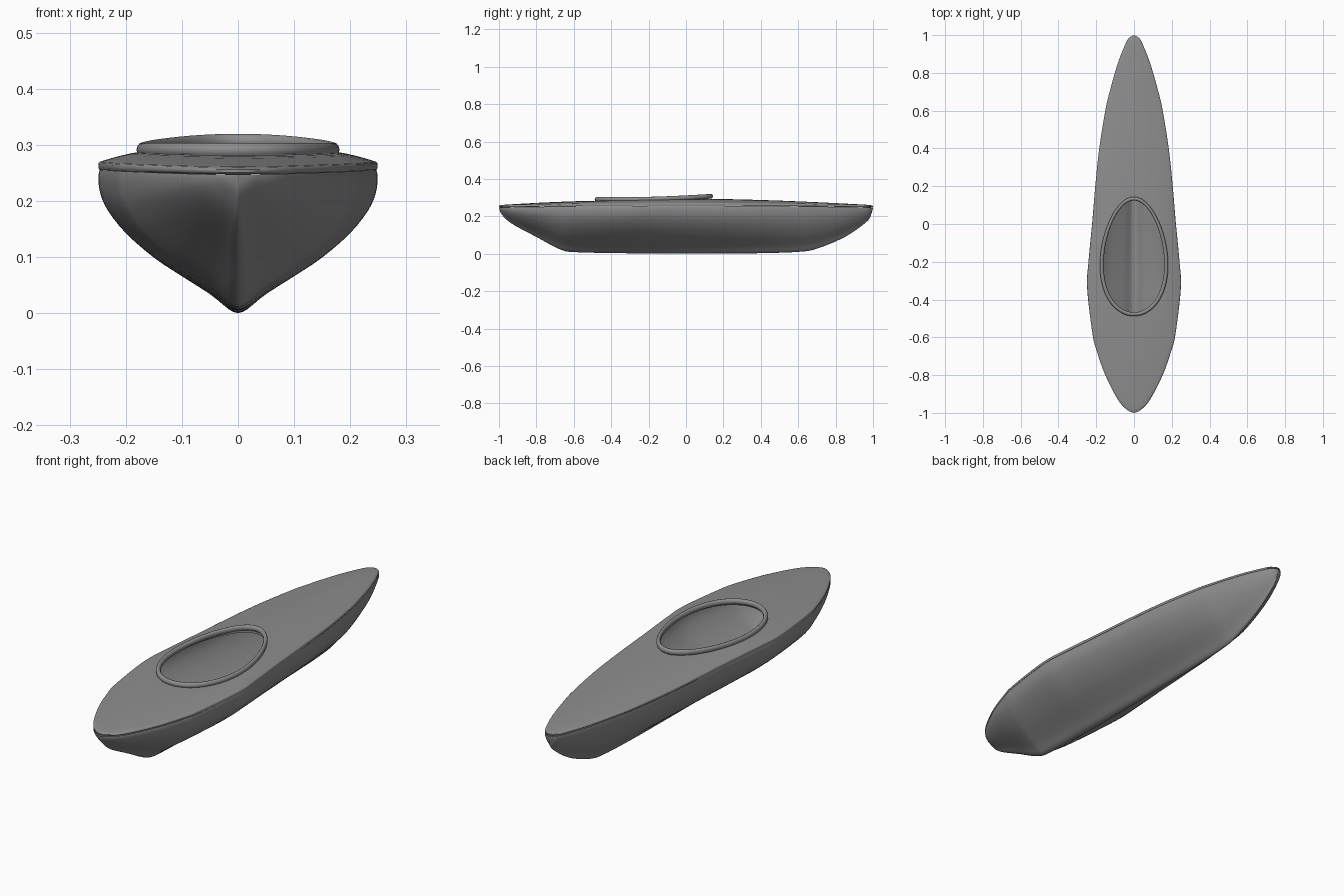
import bpy, bmesh, math

cube = bpy.data.objects.get("Cube")
if cube:
    bpy.data.objects.remove(cube, do_unlink=True)

grey = bpy.data.materials.new("mid grey")
grey.use_nodes = True
grey.diffuse_color = (0.27, 0.27, 0.27, 1)
grey.node_tree.nodes["Principled BSDF"].inputs["Base Color"].default_value = grey.diffuse_color


def spline(points, steps):
    """Smooth curve through control points of any dimension."""
    pts = [points[0]] + points + [points[-1]]
    out = []
    for i in range(1, len(pts) - 2):
        a, b, c, d = pts[i - 1:i + 3]
        for s in range(steps):
            t = s / steps
            out.append([0.5 * (2 * q + (r - p) * t + (2 * p - 5 * q + 4 * r - u) * t * t
                               + (3 * q - p - 3 * r + u) * t ** 3)
                        for p, q, r, u in zip(a, b, c, d)])
    return out + [list(points[-1])]


def loft(name, rings, close_ring, close_loft, angle):
    """Skin a list of equal-length point rings."""
    bm = bmesh.new()
    rows = [[bm.verts.new(p) for p in ring] for ring in rings]
    n, m = len(rows), len(rows[0])
    for i in range(n if close_loft else n - 1):
        for j in range(m if close_ring else m - 1):
            a, b = rows[i], rows[(i + 1) % n]
            k = (j + 1) % m
            bm.faces.new((a[j], a[k], b[k], b[j]))
    bmesh.ops.remove_doubles(bm, verts=bm.verts, dist=1e-5)
    bmesh.ops.recalc_face_normals(bm, faces=bm.faces)
    mesh = bpy.data.meshes.new(name)
    bm.to_mesh(mesh)
    bm.free()
    mesh.materials.append(grey)
    ob = bpy.data.objects.new(name, mesh)
    bpy.context.collection.objects.link(ob)
    bpy.ops.object.select_all(action='DESELECT')
    ob.select_set(True)
    bpy.context.view_layer.objects.active = ob
    bpy.ops.object.shade_smooth_by_angle(angle=math.radians(angle))
    return ob


def sheer(y):
    return 0.257 - 0.01 * y * y


# Stations along the boat: y, half width, keel height
stations = spline([
    (-1, 0, 0.247), (-0.985, 0.035, 0.21), (-0.93, 0.085, 0.16), (-0.8, 0.152, 0.09),
    (-0.67, 0.198, 0.022), (-0.58, 0.22, 0.008), (-0.34, 0.248, 0.003), (-0.2, 0.241, 0.001),
    (0, 0.222, 0), (0.2, 0.205, 0.001), (0.4, 0.184, 0.003), (0.6, 0.152, 0.01),
    (0.7, 0.129, 0.027), (0.85, 0.086, 0.09), (0.965, 0.04, 0.17), (0.99, 0.02, 0.21),
    (1, 0, 0.247)], 6)

# Hull: one soft V section scaled to every station
half = spline([(0, 0), (0.07, 0.025), (0.2, 0.125), (0.4, 0.25), (0.6, 0.38), (0.8, 0.55),
               (0.93, 0.71), (0.985, 0.83), (1, 0.94), (0.99, 1)], 3)
section = [(-u, v) for u, v in reversed(half[1:])] + half
loft("hull", [[(w * u, y, k + v * (sheer(y) - k)) for u, v in section]
              for y, w, k in stations], False, False, 60)


# Egg-shaped cockpit opening
def egg(phi, grow=0.0):
    return ((0.169 + grow) * math.sin(phi) * (1 - 0.15 * math.cos(phi)),
            -0.172 + (0.306 + grow) * math.cos(phi))


# Deck: thin crowned shell between the sheer line and the opening
outline = [(w, y) for y, w, k in stations]
outline += [(-w, y) for w, y in reversed(outline[1:-1])]


def deck_ring(t, dz):
    ring = []
    for x, y in outline:
        hx, hy = egg(math.atan2(x / 0.18, (y + 0.172) / 0.32))
        edge = sheer(y) + 0.013
        crown = 0.283 + 0.01 * (hy + 0.48) / 0.61
        z = edge + (crown - edge) * (1 - t ** 1.5)
        ring.append((hx + (x - hx) * t, hy + (y - hy) * t, z + dz))
    return ring


profile = [(0, 0), (0.15, 0), (0.3, 0), (0.45, 0), (0.6, 0), (0.75, 0), (0.88, 0), (0.96, 0),
           (0.985, -0.001), (1, -0.004), (1, -0.009), (0.985, -0.013), (0.9, -0.012),
           (0.5, -0.01), (0, -0.01)]
loft("deck", [deck_ring(t, dz) for t, dz in profile], True, True, 60)

# Coaming rim: oval tube that rises toward the back
rings = []
for i in range(72):
    phi = 2 * math.pi * i / 72
    ring = []
    for j in range(12):
        a = 2 * math.pi * j / 12
        x, y = egg(phi, 0.01 * math.cos(a))
        lift = max(0, (egg(phi)[1] + 0.25) / 0.38) ** 1.5
        ring.append((x, y, 0.291 + 0.016 * lift + 0.0125 * math.sin(a)))
    rings.append(ring)
loft("cockpit_rim", rings, True, True, 60)
